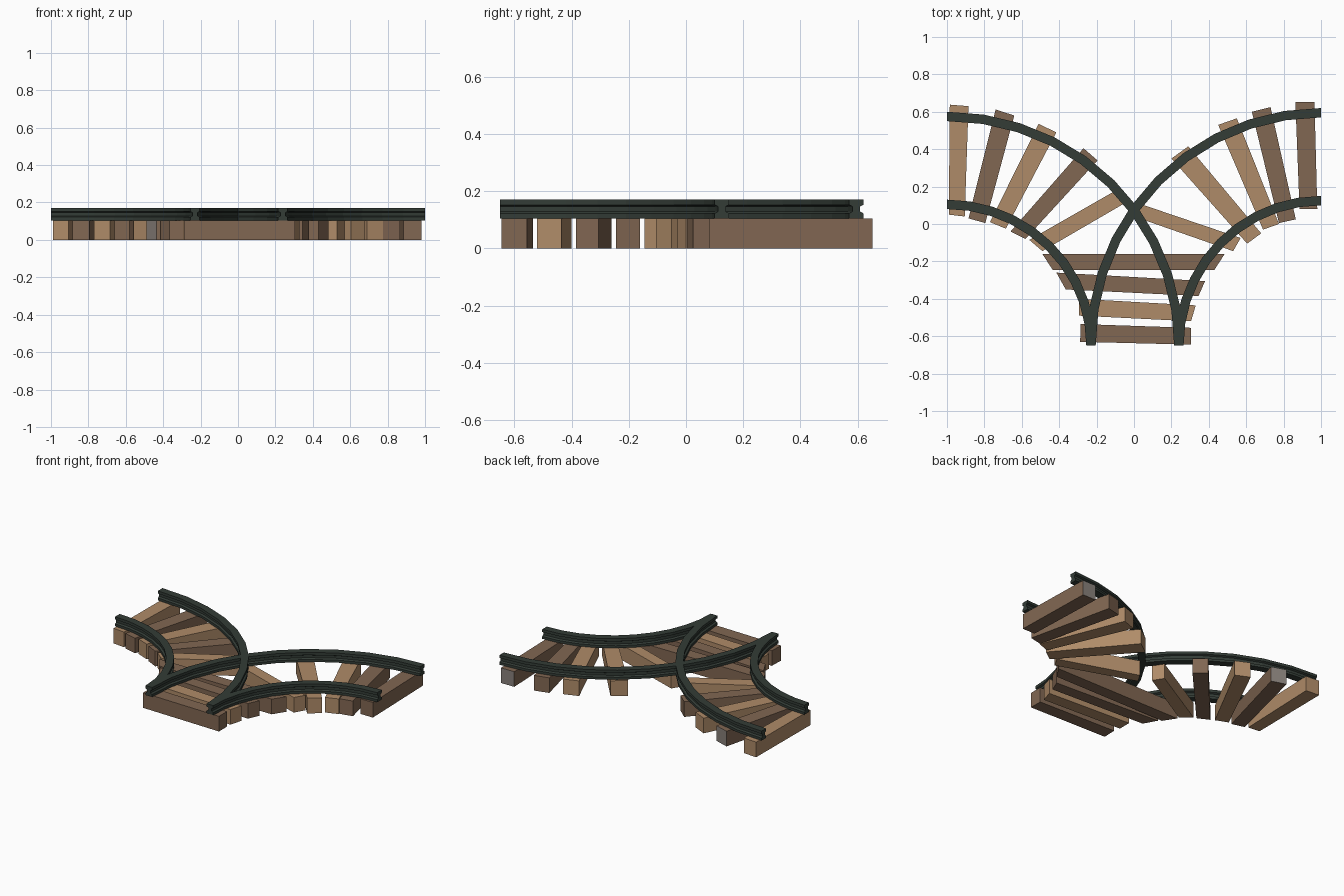
import bpy, bmesh, math

if "Cube" in bpy.data.objects:
    bpy.data.objects.remove(bpy.data.objects["Cube"])


def material(name, rgb):
    m = bpy.data.materials.new(name)
    m.diffuse_color = (*rgb, 1)
    m.use_nodes = True
    m.node_tree.nodes["Principled BSDF"].inputs["Base Color"].default_value = m.diffuse_color
    return m


LIGHT = material("light_wood", (0.43, 0.26, 0.14))
DARK = material("dark_wood", (0.22, 0.135, 0.085))
GRAY = material("gray_end_grain", (0.25, 0.22, 0.20))
IRON = material("dark_green_iron", (0.033, 0.045, 0.037))

TIE_TOP = 0.105


def finish(bm, name, mats):
    bmesh.ops.recalc_face_normals(bm, faces=bm.faces)
    me = bpy.data.meshes.new(name)
    bm.to_mesh(me)
    bm.free()
    for m in mats:
        me.materials.append(m)
    bpy.context.collection.objects.link(bpy.data.objects.new(name, me))


# Sleeper: four plan corners raised to a block; edge 0 (corner 0-1) may be gray
def tie(name, mat, corners, gray_end=False):
    bm = bmesh.new()
    lo = [bm.verts.new((x, y, 0)) for x, y in corners]
    hi = [bm.verts.new((x, y, TIE_TOP)) for x, y in corners]
    bm.faces.new(lo[::-1])
    bm.faces.new(hi)
    for i in range(4):
        j = (i + 1) % 4
        f = bm.faces.new((lo[i], lo[j], hi[j], hi[i]))
        if gray_end and i == 0:
            f.material_index = 1
    finish(bm, name, [mat, GRAY])


# Rail: I-beam section swept along a quarter arc; side is +1 right, -1 left
HALF = [(0.025, 0.105), (0.025, 0.122), (0.013, 0.129),
        (0.013, 0.146), (0.025, 0.152), (0.025, 0.171)]
PROFILE = HALF + [(-u, z) for u, z in reversed(HALF)]


def rail(name, side, rx, ry, steps=10):
    bm = bmesh.new()
    rings = []
    for i in range(steps + 1):
        a = math.pi / 2 * i / steps
        c, s = math.cos(a), math.sin(a)
        rings.append([bm.verts.new((side * (1 - (rx + u) * c), -0.65 + (ry + u) * s, z))
                      for u, z in PROFILE])
    n = len(PROFILE)
    for p, q in zip(rings, rings[1:]):
        for k in range(n):
            bm.faces.new((p[k], p[(k + 1) % n], q[(k + 1) % n], q[k]))
    bm.faces.new(rings[0])
    bm.faces.new(rings[-1])
    finish(bm, name, [IRON])


rail("right_outer_rail", 1, 1.23, 1.245)
rail("right_inner_rail", 1, 0.76, 0.775)
rail("left_outer_rail", -1, 1.24, 1.225)
rail("left_inner_rail", -1, 0.77, 0.755)

# Shared sleepers at the front
tie("front_tie_1", DARK, [(-0.285, -0.535), (-0.288, -0.63), (0.305, -0.645), (0.305, -0.555)])
tie("front_tie_2", LIGHT, [(-0.295, -0.40), (-0.295, -0.49), (0.305, -0.52), (0.33, -0.435)])
tie("front_tie_3", DARK, [(-0.415, -0.26), (-0.365, -0.35), (0.345, -0.385), (0.38, -0.305)])
tie("front_tie_4", DARK, [(-0.49, -0.16), (-0.435, -0.245), (0.43, -0.245), (0.485, -0.16)], True)

# Right branch sleepers
tie("right_tie_1", LIGHT, [(0.04, 0.105), (0.0, 0.04), (0.53, -0.145), (0.57, -0.075)])
tie("right_tie_2", LIGHT, [(0.29, 0.415), (0.20, 0.35), (0.605, -0.105), (0.68, -0.05)])
tie("right_tie_3", LIGHT, [(0.55, 0.565), (0.45, 0.53), (0.69, -0.03), (0.775, 0.0)])
tie("right_tie_4", DARK, [(0.73, 0.625), (0.63, 0.60), (0.775, 0.005), (0.865, 0.025)])
tie("right_tie_5", DARK, [(0.965, 0.652), (0.863, 0.652), (0.885, 0.08), (0.98, 0.08)], True)

# Left branch sleepers
tie("left_tie_1", LIGHT, [(-0.105, 0.175), (-0.06, 0.105), (-0.49, -0.145), (-0.56, -0.085)])
tie("left_tie_2", DARK, [(-0.27, 0.405), (-0.195, 0.34), (-0.58, -0.08), (-0.66, -0.04)])
tie("left_tie_3", LIGHT, [(-0.51, 0.535), (-0.415, 0.49), (-0.685, -0.025), (-0.77, 0.01)])
tie("left_tie_4", DARK, [(-0.74, 0.612), (-0.64, 0.58), (-0.795, 0.005), (-0.885, 0.03)], True)
tie("left_tie_5", LIGHT, [(-0.985, 0.638), (-0.885, 0.63), (-0.905, 0.04), (-0.99, 0.05)])
